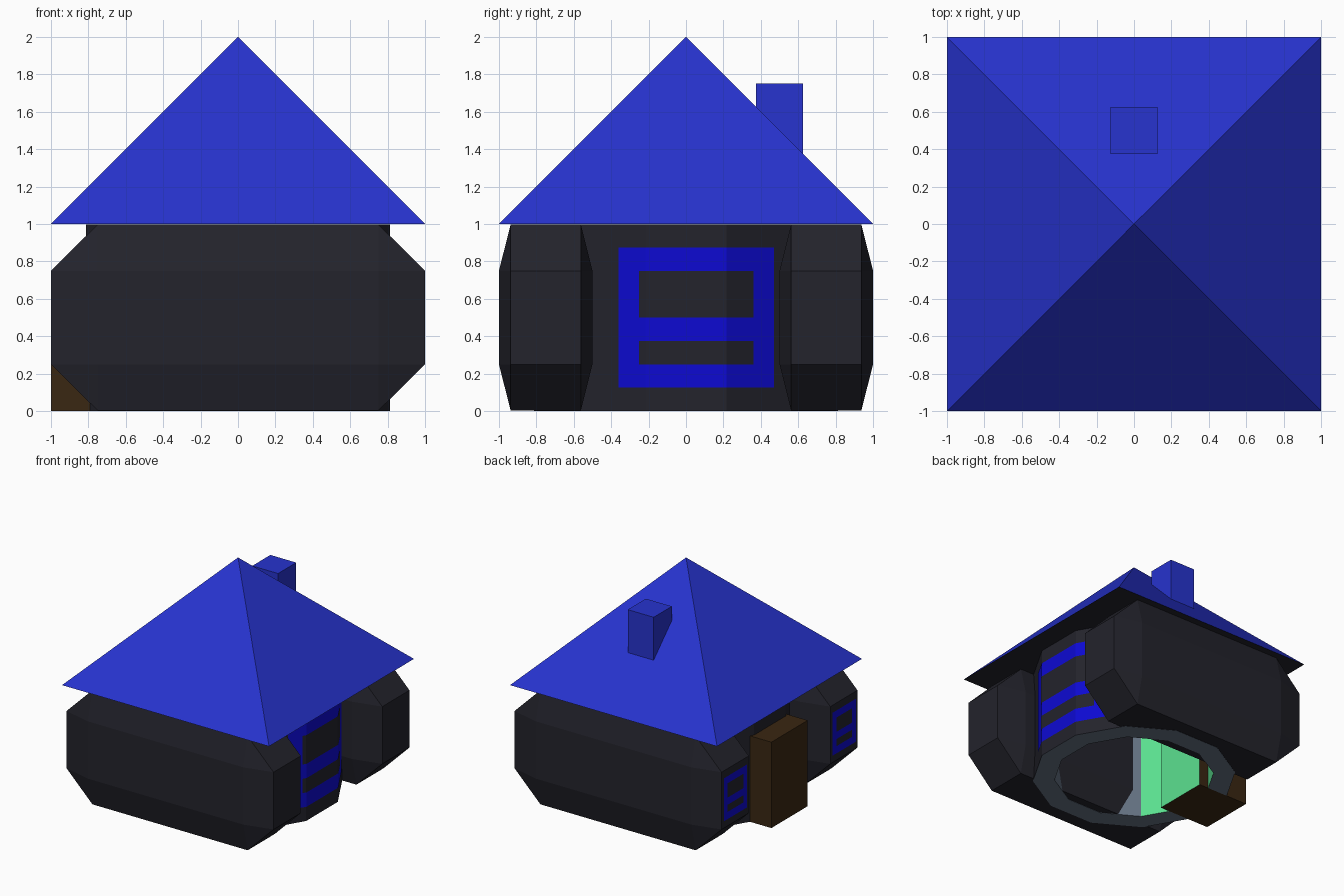
import bpy, bmesh
from math import sin, cos, radians
from mathutils import Vector

if "Cube" in bpy.data.objects:
    bpy.data.objects.remove(bpy.data.objects["Cube"], do_unlink=True)


def material(name, rgb):
    m = bpy.data.materials.new(name)
    m.use_nodes = True
    m.diffuse_color = (*rgb, 1)
    m.node_tree.nodes["Principled BSDF"].inputs["Base Color"].default_value = (*rgb, 1)
    return m


ROOF = material("roof_blue", (0.02, 0.033, 0.62))
PAINT = material("bright_blue", (0.004, 0.003, 0.65))
DARK = material("charcoal", (0.017, 0.017, 0.025))
SLATE = material("slate_grey", (0.13, 0.17, 0.23))
GREEN = material("mint_green", (0.105, 0.75, 0.28))
WOOD = material("dark_brown", (0.042, 0.02, 0.006))


def finish(name, bm, mats, rule=None, fix_normals=True):
    """Turn a bmesh into a flat-shaded object; rule picks each face's material."""
    if fix_normals:
        bmesh.ops.recalc_face_normals(bm, faces=bm.faces)
    bm.normal_update()
    if rule:
        for f in bm.faces:
            f.material_index = rule(f)
    mesh = bpy.data.meshes.new(name)
    bm.to_mesh(mesh)
    bm.free()
    for m in mats:
        mesh.materials.append(m)
    obj = bpy.data.objects.new(name, mesh)
    bpy.context.collection.objects.link(obj)
    return obj


def box(name, lo, hi, mats, rule=None):
    bm = bmesh.new()
    bmesh.ops.create_cube(bm, size=1)
    lo, hi = Vector(lo), Vector(hi)
    for v in bm.verts:
        v.co = (lo + hi) / 2 + v.co * (hi - lo)
    finish(name, bm, mats, rule)


# Pyramid roof with a dark underside
bm = bmesh.new()
base = [bm.verts.new((x, y, 1)) for x, y in ((-1, -1), (1, -1), (1, 1), (-1, 1))]
apex = bm.verts.new((0, 0, 2))
bm.faces.new(base)
for i in range(4):
    bm.faces.new((base[i], base[(i + 1) % 4], apex))
finish("roof", bm, [ROOF, DARK], lambda f: int(f.normal.z < -0.5))

# Chimney
box("chimney", (-0.125, 0.375, 1.3), (0.125, 0.625, 1.75), [ROOF])

# Front and back wings: long boxes with chamfered edges
for name, yc in (("front_wing", -0.75), ("back_wing", 0.75)):
    bm = bmesh.new()
    for x, y, z in ((1, 0.1875, 0.25), (0.75, 0.25, 0.25), (0.75, 0.1875, 0.498)):
        for sx in (-1, 1):
            for sy in (-1, 1):
                for sz in (-1, 1):
                    bm.verts.new((sx * x, yc + sy * y, 0.5 + sz * z))
    bmesh.ops.convex_hull(bm, input=bm.verts)
    bmesh.ops.dissolve_limit(bm, angle_limit=0.01, verts=bm.verts, edges=bm.edges)
    finish(name, bm, [DARK])

# Round room: twelve-sided tube
SIDES, OUTER, INNER, TOP = 12, 0.84, 0.66, 0.998
bm = bmesh.new()
rings = []
for i in range(SIDES):
    a = radians(15 + i * 360 / SIDES)
    rings.append([bm.verts.new((r * cos(a), r * sin(a), z))
                  for r, z in ((OUTER, 0), (OUTER, TOP), (INNER, TOP), (INNER, 0))])
for i in range(SIDES):
    p, q = rings[i], rings[(i + 1) % SIDES]
    for k in range(4):
        n = (k + 1) % 4
        bm.faces.new((p[k], q[k], q[n], p[n]))


def room_colour(f):
    c = f.calc_center_median()
    if f.normal.z < -0.5:
        return 1                                   # bottom rim
    if c.xy.length > 0.75 or f.normal.z > 0.5:
        return 0                                   # outside
    return 2 if c.x < -abs(c.y) * 1.01 else 1      # inside, green by the door


finish("round_room", bm, [DARK, SLATE, GREEN], room_colour)

# Door block, green on the inside
box("door", (-1, -0.25, 0), (-0.5, 0.25, 0.75), [WOOD, GREEN],
    lambda f: int(f.normal.x > 0.5))


def frame_bars(y, z):
    """Two-pane window frame: y and z list the bar edges."""
    return [(y[0], y[1], z[0], z[5]), (y[2], y[3], z[0], z[5])] + [
        (y[1], y[2], z[k], z[k + 1]) for k in (0, 2, 4)]


def painted_frame(name, bars, wall, side, folds=()):
    """Thin painted bars that follow a wall, folded at its corners."""
    bm = bmesh.new()
    for y0, y1, z0, z1 in bars:
        ys = [y0] + [f for f in folds if y0 < f < y1] + [y1]
        for a, b in zip(ys, ys[1:]):
            pts = [(a, z0), (b, z0), (b, z1), (a, z1)]
            if side < 0:
                pts.reverse()
            bm.faces.new([bm.verts.new((wall(y) + side * 0.004, y, z)) for y, z in pts])
    finish(name, bm, [PAINT], fix_normals=False)


# Large painted window frame on the left side of the round room
flat = OUTER * cos(radians(15))
fold = OUTER * sin(radians(15))
slope = 0.577
z_edges = (0.125, 0.25, 0.375, 0.5, 0.75, 0.875)
painted_frame("side_window_frame",
              frame_bars((-0.36, -0.25, 0.36, 0.47), z_edges),
              lambda y: flat - max(0, abs(y) - fold) * slope, 1, (-fold, fold))

# Small painted window frames on the right ends of both wings
for name, yc in (("front_wing_window_frame", -0.75), ("back_wing_window_frame", 0.75)):
    ys = [yc + d for d in (-0.16, -0.11, 0.11, 0.16)]
    zs = [0.25 + z / 2 for z in z_edges]
    painted_frame(name, frame_bars(ys, zs), lambda y: -1, -1)
